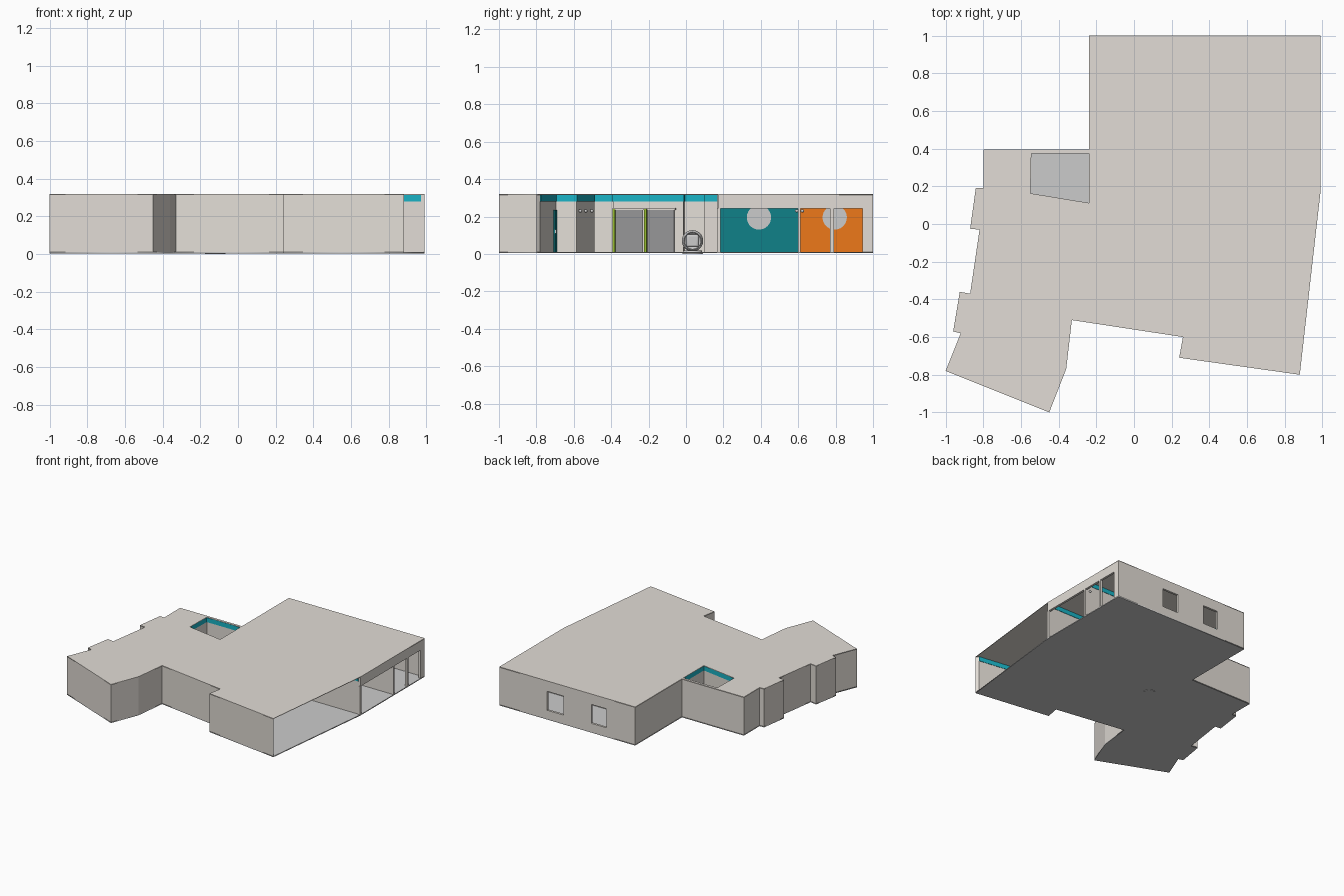
import bpy, bmesh, math
from mathutils import Vector

if "Cube" in bpy.data.objects:
    bpy.data.objects.remove(bpy.data.objects["Cube"])

H, FLOOR, ROOF, BAND = 0.32, 0.011, 0.316, 0.28


def mat(name, r, g, b):
    m = bpy.data.materials.new(name)
    m.diffuse_color = (r, g, b, 1)
    m.use_nodes = True
    m.node_tree.nodes["Principled BSDF"].inputs["Base Color"].default_value = m.diffuse_color
    return m


WARM = mat("warm_grey", 0.76, 0.72, 0.67)
AQUA = mat("aqua", 0.01, 0.45, 0.56)
TEAL = mat("dark_teal", 0.005, 0.22, 0.25)
ORANGE = mat("orange", 0.85, 0.19, 0.01)
GREEN = mat("green", 0.3, 0.5, 0.03)
GLASS = mat("smoky_glass", 0.3, 0.3, 0.31)


def finish(name, bm, material=None):
    bmesh.ops.recalc_face_normals(bm, faces=bm.faces)
    me = bpy.data.meshes.new(name)
    bm.to_mesh(me)
    bm.free()
    if material:
        me.materials.append(material)
    ob = bpy.data.objects.new(name, me)
    bpy.context.collection.objects.link(ob)
    return ob


def add_prism(bm, pts, z0, z1):
    face = bm.faces.new([bm.verts.new((p[0], p[1], z0)) for p in pts])
    top = bmesh.ops.extrude_face_region(bm, geom=[face])["geom"]
    bmesh.ops.translate(bm, vec=(0, 0, z1 - z0),
                        verts=[v for v in top if isinstance(v, bmesh.types.BMVert)])
    if face.is_valid is False or len(bm.faces) == 0:
        return


def prism(name, pts, z0, z1, material=None):
    bm = bmesh.new()
    add_prism(bm, pts, z0, z1)
    return finish(name, bm, material)


def box(name, x0, x1, y0, y1, z0, z1, material=None):
    return prism(name, [(x0, y0), (x1, y0), (x1, y1), (x0, y1)], z0, z1, material)


def inset(pts, t):
    """Mitred inset of a clockwise outline."""
    P = [Vector(p) for p in pts]
    out = []
    for i, p in enumerate(P):
        a, b = (p - P[i - 1]).normalized(), (P[(i + 1) % len(P)] - p).normalized()
        n1, n2 = Vector((a.y, -a.x)), Vector((b.y, -b.x))
        out.append(p + (n1 + n2) * (t / (1 + n1.dot(n2))))
    return out


def ring(name, outer, inner, z0, z1, material, skip=()):
    bm = bmesh.new()
    n = len(outer)
    for i in range(n):
        if i not in skip:
            j = (i + 1) % n
            add_prism(bm, [outer[i], outer[j], inner[j], inner[i]], z0, z1)
    return finish(name, bm, material)


def slab(name, loops, z0, z1, material=None):
    cu = bpy.data.curves.new(name, 'CURVE')
    cu.dimensions, cu.fill_mode, cu.extrude = '2D', 'BOTH', (z1 - z0) / 2
    for pts in loops:
        s = cu.splines.new('POLY')
        s.points.add(len(pts) - 1)
        for q, p in zip(s.points, pts):
            q.co = (p[0], p[1], 0, 1)
        s.use_cyclic_u = True
    if material:
        cu.materials.append(material)
    ob = bpy.data.objects.new(name, cu)
    ob.location.z = (z0 + z1) / 2
    bpy.context.collection.objects.link(ob)
    bpy.ops.object.select_all(action='DESELECT')
    ob.select_set(True)
    bpy.context.view_layer.objects.active = ob
    bpy.ops.object.convert(target='MESH')


def along(name, a, b, s0, s1, off, t, z0, z1, material=None):
    """Upright panel beside the line a-b, offset to its right."""
    a, b = Vector(a), Vector(b)
    d = b - a
    n = Vector((d.y, -d.x)).normalized()
    p, q = a + d * s0 + n * off, a + d * s1 + n * off
    return prism(name, [p, q, q + n * t, p + n * t], z0, z1, material)


# Building outline (clockwise) and courtyard opening
outline = [(-.24, 1), (.99, 1), (.99, .17), (.88, -.80), (.24, -.71), (.26, -.60),
           (-.33, -.51), (-.36, -.77), (-.45, -1), (-1, -.78), (-.92, -.58),
           (-.96, -.57), (-.925, -.36), (-.87, -.37), (-.82, -.03), (-.87, -.025),
           (-.84, .19), (-.80, .19), (-.80, .395), (-.24, .395)]
court = [(-.545, .375), (-.24, .375), (-.24, .112), (-.55, .163)]

slab("floor", [outline], 0.004, FLOOR)
slab("roof", [outline, court], ROOF, H, WARM)

# Outer walls; segments 0 (windows), 1 (glazing), 2 (open front) handled apart
inner = inset(outline, .018)
ring("outer_walls", outline, inner, FLOOR, ROOF, WARM, skip=(0, 1, 2))
ring("aqua_band", inner, inset(outline, .021), BAND, ROOF, AQUA, skip=(1, 2))

# Back wall with two windows
for i, (x0, x1) in enumerate([(-.24, .02), (.157, .41), (.556, .99)]):
    box(f"back_wall_{i}", x0, x1, .982, 1, .08, .235, WARM)
box("back_wall_base", -.24, .99, .982, 1, FLOOR, .08, WARM)
box("back_wall_head", -.24, .99, .982, 1, .235, ROOF, WARM)

# Right wall posts and lintel
for i, (y0, y1) in enumerate([(.165, .185), (.598, .612), (.77, .79), (.945, .982)]):
    box(f"side_post_{i}", .972, .99, y0, y1, FLOOR, .242, WARM)
box("side_lintel", .972, .99, .17, .982, .242, ROOF, WARM)

# Courtyard walls
court_out = inset(court, -.014)
ring("courtyard_walls", court, court_out, FLOOR, BAND, WARM)
ring("courtyard_band", court, court_out, BAND, ROOF, AQUA)

# Room partitions with aqua bands
for i, y in enumerate((.168, .598)):
    box(f"partition_{i}", -.225, .972, y, y + .014, FLOOR, ROOF, WARM)
    box(f"partition_band_{i}", -.225, .972, y - .003, y + .017, BAND, ROOF - .001, AQUA)

# Coloured room walls with round discs
for name, y0, y1, yc, m in (("teal_room", .183, .598, .39, TEAL),
                            ("orange_room", .612, .982, .795, ORANGE)):
    box(name + "_wall", -.222, -.212, y0, y1, FLOOR, BAND, m)
    bm = bmesh.new()
    bmesh.ops.create_cone(bm, cap_ends=True, segments=40, radius1=.065, radius2=.065, depth=.006)
    ob = finish(name + "_disc", bm)
    ob.rotation_euler.y = math.pi / 2
    ob.location = (-.21, yc, .195)

# Glazed doors with green frames inside the left wall
a, b = (-.87, -.37), (-.82, -.03)
for i, (s0, s1) in enumerate([(0, .43), (.5, .92)]):
    along(f"glass_door_{i}", a, b, s0, s1, .035, .006, FLOOR, .235, GLASS)
    along(f"green_jamb_{i}", a, b, s0 - .05, s0 - .01, .03, .016, FLOOR, .24, GREEN)
along("door_head", a, b, -.05, .94, .03, .014, .235, .245, WARM)

# Door on the front wall, with handle
along("teal_door", (.88, -.80), (.24, -.71), .82, .94, .019, .006, FLOOR, .235, TEAL)
along("door_handle", (.88, -.80), (.24, -.71), .83, .845, .025, .008, .11, .13)

# Small round lamps
for i, (x, y, z) in enumerate([(.2, -.565, .23), (.0, -.535, .23), (-.2, -.503, .23),
                               (.95, .592, .23), (.95, .622, .23)]):
    bm = bmesh.new()
    bmesh.ops.create_uvsphere(bm, u_segments=12, v_segments=8, radius=.009)
    finish(f"lamp_{i}", bm).location = (x, y, z)

# Ball chair: open shell, cushion, round foot
cx, cy = -.12, .035
bm = bmesh.new()
bmesh.ops.create_uvsphere(bm, u_segments=32, v_segments=20, radius=.057)
bmesh.ops.bisect_plane(bm, geom=bm.verts[:] + bm.edges[:] + bm.faces[:],
                       plane_co=(.032, 0, 0), plane_no=(1, 0, 0), clear_outer=True)
shell = finish("chair_shell", bm)
shell.location = (cx, cy, .07)
shell.modifiers.new("thickness", 'SOLIDIFY').thickness = .005
cushion = box("chair_cushion", -.03, .02, -.034, .034, -.034, .034)
cushion.location = (cx, cy, .07)
bv = cushion.modifiers.new("round", 'BEVEL')
bv.width, bv.segments = .012, 3
bm = bmesh.new()
bmesh.ops.create_cone(bm, cap_ends=True, segments=32, radius1=.055, radius2=.05, depth=.018)
foot = finish("chair_foot", bm)
foot.location = (cx, cy, .009)
for ob in (shell, cushion, foot):
    bpy.ops.object.select_all(action='DESELECT')
    ob.select_set(True)
    bpy.context.view_layer.objects.active = ob
    bpy.ops.object.shade_smooth_by_angle(angle=math.radians(35))
